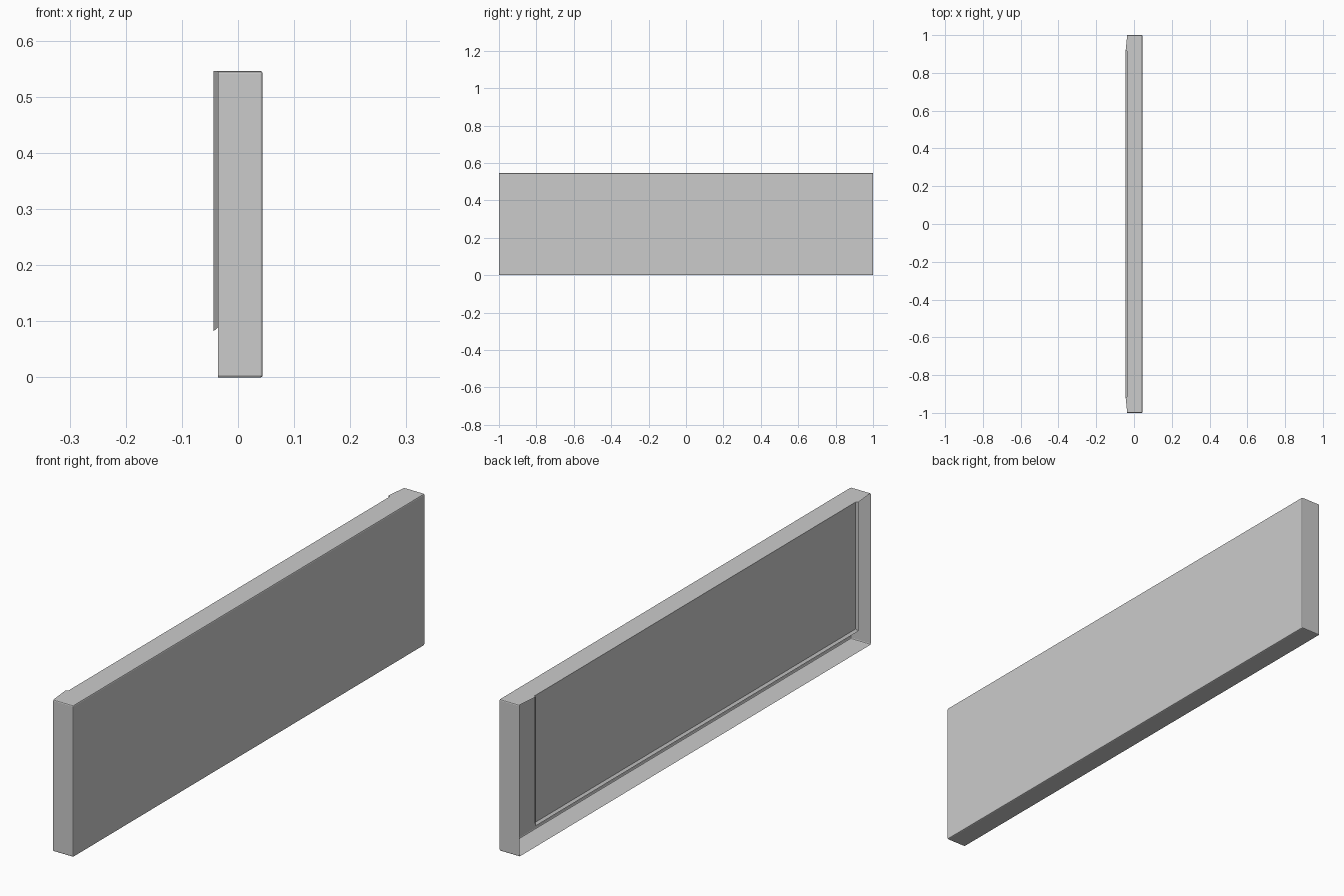
import bpy, bmesh

if "Cube" in bpy.data.objects:
    bpy.data.objects.remove(bpy.data.objects["Cube"])

H = 0.546                  # height
XF, XB = 0.044, -0.036     # front sheet, open back rim
XL = -0.044                # outer lip of the back panel
YO, YI = 0.92, 0.913       # outer and inner half width of the back panel
ZO, ZI = 0.082, 0.089      # outer and inner lower edge of the back panel


def sheet(name, faces, bevel=0.0):
    """Make an open sheet-metal mesh from polygons, rounding folded edges."""
    bm = bmesh.new()
    for poly in faces:
        bm.faces.new([bm.verts.new(p) for p in poly])
    bmesh.ops.remove_doubles(bm, verts=bm.verts[:], dist=1e-5)
    bmesh.ops.recalc_face_normals(bm, faces=bm.faces[:])
    if bevel:
        folds = [e for e in bm.edges if len(e.link_faces) == 2]
        bmesh.ops.bevel(bm, geom=folds, offset=bevel, segments=2,
                        profile=0.5, affect='EDGES')
    # face the large sheet away from the middle of the part
    big = max(bm.faces, key=lambda f: f.calc_area())
    if big.normal.x * big.calc_center_median().x < 0:
        bmesh.ops.reverse_faces(bm, faces=bm.faces[:])
    me = bpy.data.meshes.new(name)
    bm.to_mesh(me)
    bm.free()
    ob = bpy.data.objects.new(name, me)
    bpy.context.collection.objects.link(ob)
    return ob


# Outer shell: front, two ends, bottom and top, open at the back
front = [(XF, -1, 0), (XF, 1, 0), (XF, 1, H), (XF, -1, H)]
ends = [[(XF, y, 0), (XB, y, 0), (XB, y, H), (XF, y, H)] for y in (-1, 1)]
bottom = [(XF, -1, 0), (XF, 1, 0), (XB, 1, 0), (XB, -1, 0)]
top = [(XF, -1, H), (XF, 1, H), (XB, 1, H), (XL, YO, H), (XB, YI, H),
       (XB, -YI, H), (XL, -YO, H), (XB, -1, H)]
sheet("outer_shell", [front, *ends, bottom, top], 0.004)

# Back panel: hangs from the top, lip turned outward on the sides and bottom
panel = [(XB, -YI, H), (XB, YI, H), (XB, YI, ZI), (XB, -YI, ZI)]
side_lips = [[(XB, s * YI, H), (XL, s * YO, H), (XL, s * YO, ZO), (XB, s * YI, ZI)]
             for s in (-1, 1)]
bottom_lip = [(XB, -YI, ZI), (XB, YI, ZI), (XL, YO, ZO), (XL, -YO, ZO)]
sheet("back_panel", [panel, *side_lips, bottom_lip])
